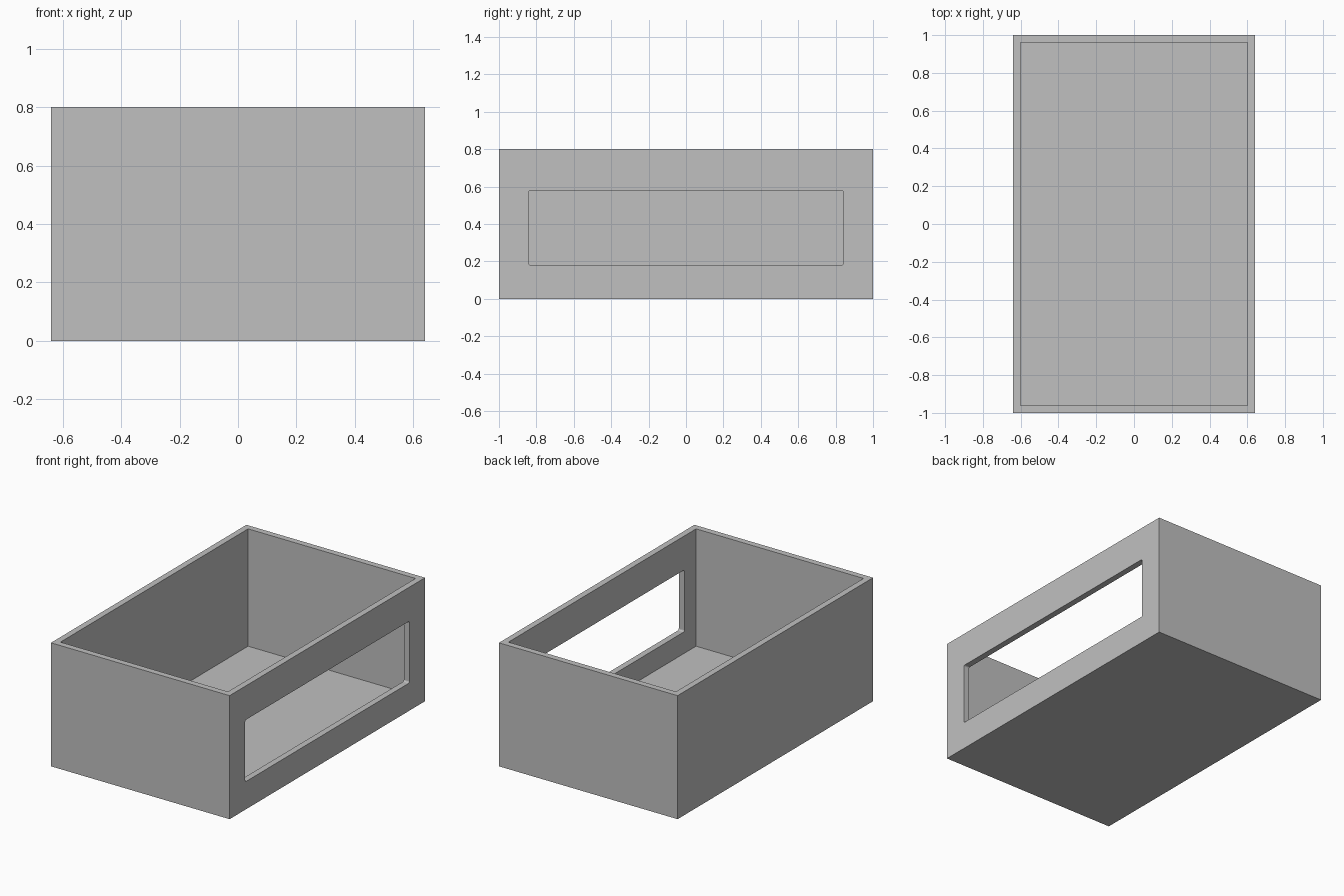
import bpy

default = bpy.data.objects.get("Cube")
if default:
    bpy.data.objects.remove(default, do_unlink=True)

LENGTH, WIDTH, HEIGHT = 2.0, 1.28, 0.8
WALL = 0.04

grey = bpy.data.materials.new("plain grey")
grey.use_nodes = True
colour = (0.53, 0.53, 0.53, 1)
grey.diffuse_color = colour
grey.node_tree.nodes["Principled BSDF"].inputs["Base Color"].default_value = colour


def box(name, size, centre):
    bpy.ops.mesh.primitive_cube_add(size=1, location=centre)
    ob = bpy.context.object
    ob.name = name
    ob.scale = size
    bpy.ops.object.transform_apply(location=False, rotation=False, scale=True)
    ob.data.materials.append(grey)
    return ob


def apply(ob, mod):
    bpy.context.view_layer.objects.active = ob
    bpy.ops.object.modifier_apply(modifier=mod.name)


def cut(target, cutter):
    mod = target.modifiers.new("cut", "BOOLEAN")
    mod.operation = "DIFFERENCE"
    mod.solver = "EXACT"
    mod.object = cutter
    apply(target, mod)
    bpy.data.objects.remove(cutter, do_unlink=True)


# Solid block
tray = box("open_box", (WIDTH, LENGTH, HEIGHT), (0, 0, HEIGHT / 2))

# Hollow interior, open at the top
cut(tray, box("cavity_cutter", (WIDTH - 2 * WALL, LENGTH - 2 * WALL, HEIGHT),
              (0, 0, HEIGHT / 2 + WALL)))

# Long window with slightly rounded corners in the left side wall
window = box("window_cutter", (0.2, 1.68, 0.4), (WIDTH / 2, 0, 0.38))
rounding = window.modifiers.new("rounding", "BEVEL")
rounding.width = 0.01
rounding.segments = 3
apply(window, rounding)
cut(tray, window)
